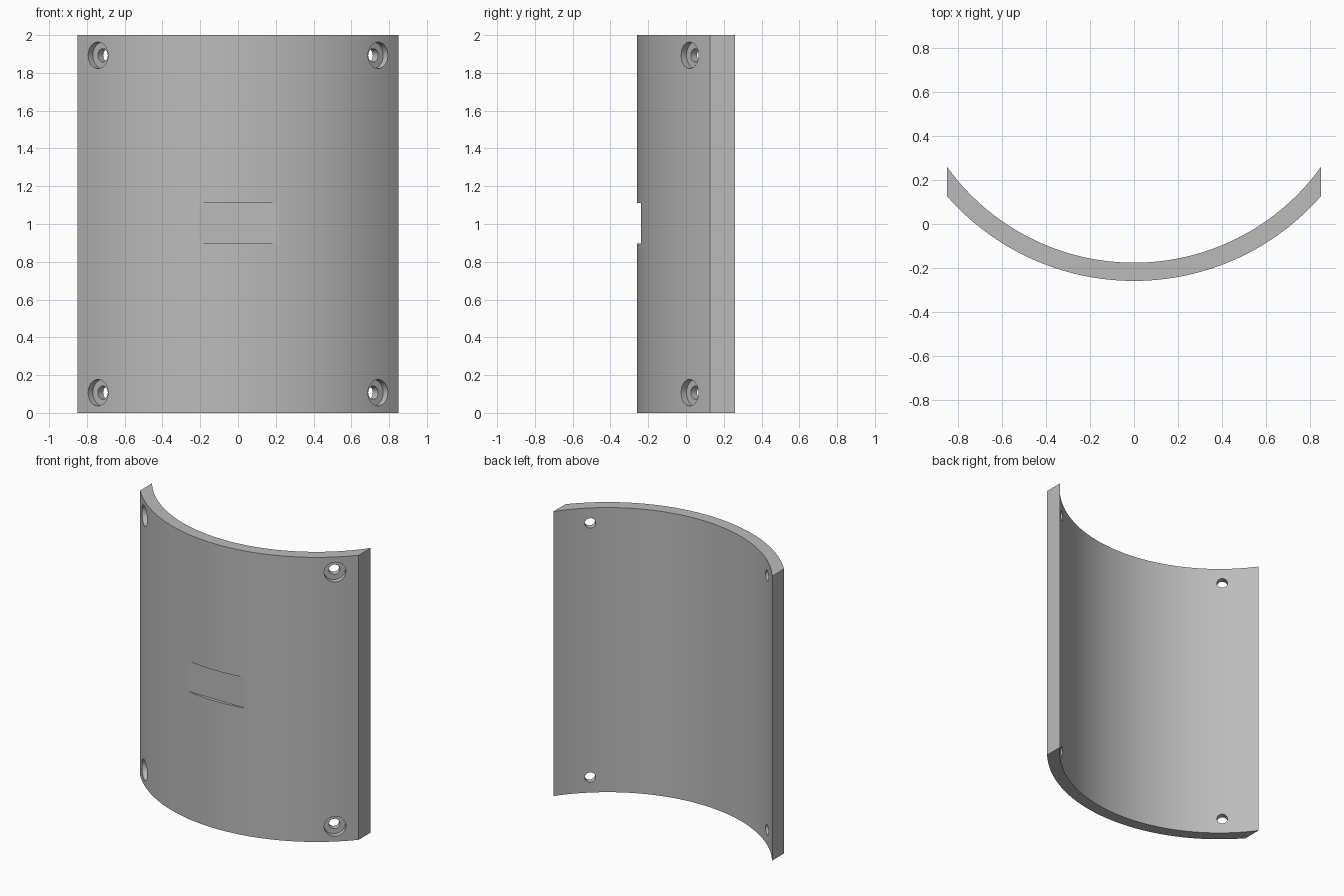
import bpy
import bmesh
import math
from mathutils import Matrix, Vector

if "Cube" in bpy.data.objects:
    bpy.data.objects.remove(bpy.data.objects["Cube"], do_unlink=True)

HALF_WIDTH, HEIGHT = 0.85, 2.0
AXIS_Y = 0.872                      # centre line of the curve
R_OUT, R_IN = 1.131, 1.048
SEGMENTS = 64

grey = bpy.data.materials.new("plain_grey")
grey.use_nodes = True
colour = (0.5, 0.5, 0.5, 1)
grey.diffuse_color = colour
grey.node_tree.nodes["Principled BSDF"].inputs["Base Color"].default_value = colour


def make_object(name, bm):
    bmesh.ops.recalc_face_normals(bm, faces=bm.faces)
    mesh = bpy.data.meshes.new(name)
    bm.to_mesh(mesh)
    bm.free()
    mesh.materials.append(grey)
    obj = bpy.data.objects.new(name, mesh)
    bpy.context.collection.objects.link(obj)
    return obj


def arc(radius):
    end = math.asin(HALF_WIDTH / radius)
    angles = [end * (2 * i / SEGMENTS - 1) for i in range(SEGMENTS + 1)]
    return [(radius * math.sin(a), AXIS_Y - radius * math.cos(a), 0) for a in angles]


def cut(target, cutter):
    cutter.hide_render = True
    mod = target.modifiers.new("cut", "BOOLEAN")
    mod.operation = "DIFFERENCE"
    mod.solver = "EXACT"
    mod.object = cutter
    bpy.context.view_layer.objects.active = target
    bpy.ops.object.modifier_apply(modifier=mod.name)
    bpy.data.objects.remove(cutter, do_unlink=True)


# Curved plate with side edges cut parallel to the front direction
bm = bmesh.new()
profile = bm.faces.new([bm.verts.new(p) for p in arc(R_OUT) + arc(R_IN)[::-1]])
walls = bmesh.ops.extrude_face_region(bm, geom=[profile])
top = [v for v in walls["geom"] if isinstance(v, bmesh.types.BMVert)]
bmesh.ops.translate(bm, verts=top, vec=(0, 0, HEIGHT))
plate = make_object("curved_plate", bm)


# Radial screw holes with counterbores
def radial_cutter(radius, r_from, r_to, angle, z):
    direction = Vector((math.sin(angle), -math.cos(angle), 0))
    centre = Vector((0, AXIS_Y, z)) + direction * (r_from + r_to) / 2
    turn = direction.to_track_quat("Z", "Y").to_matrix().to_4x4()
    bm = bmesh.new()
    bmesh.ops.create_cone(bm, cap_ends=True, segments=32, radius1=radius,
                          radius2=radius, depth=r_to - r_from,
                          matrix=Matrix.Translation(centre) @ turn)
    return make_object("hole_cutter", bm)


for side in (-1, 1):
    for z in (0.107, HEIGHT - 0.107):
        angle = side * math.radians(41)
        cut(plate, radial_cutter(0.035, R_IN - 0.1, R_OUT + 0.1, angle, z))
        cut(plate, radial_cutter(0.07, R_OUT - 0.04, R_OUT + 0.1, angle, z))

# Shallow flat label recess in the middle of the front
bm = bmesh.new()
bmesh.ops.create_cube(bm, size=1, matrix=Matrix.Translation((0, -0.336, 1.003))
                      @ Matrix.Diagonal((0.43, 0.2, 0.215, 1)))
cut(plate, make_object("recess_cutter", bm))

bpy.ops.object.select_all(action="DESELECT")
plate.select_set(True)
bpy.context.view_layer.objects.active = plate
bpy.ops.object.shade_smooth_by_angle(angle=math.radians(30))
